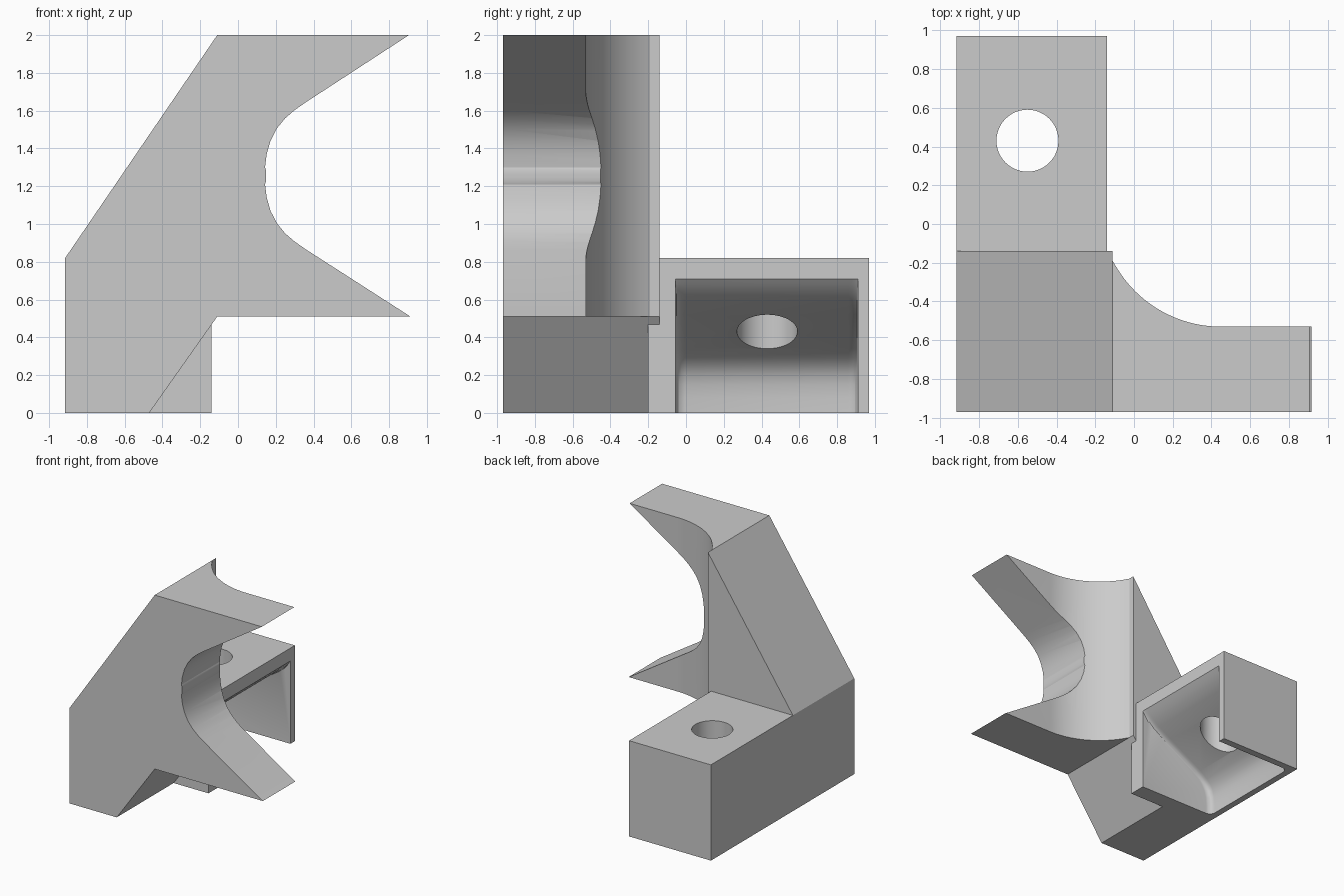
import bpy, bmesh, math

if "Cube" in bpy.data.objects:
    bpy.data.objects.remove(bpy.data.objects["Cube"], do_unlink=True)

grey = bpy.data.materials.new("plain_grey")
grey.use_nodes = True
grey.diffuse_color = (0.6, 0.6, 0.6, 1)
grey.node_tree.nodes["Principled BSDF"].inputs["Base Color"].default_value = (0.6, 0.6, 0.6, 1)


def loft(name, rings):
    """Closed solid through matching rings of 3D points."""
    bm = bmesh.new()
    loops = [[bm.verts.new(p) for p in ring] for ring in rings]
    for a, b in zip(loops, loops[1:]):
        for i in range(len(a)):
            j = (i + 1) % len(a)
            bm.faces.new((a[i], a[j], b[j], b[i]))
    bm.faces.new(loops[0])
    bm.faces.new(loops[-1])
    bmesh.ops.recalc_face_normals(bm, faces=bm.faces)
    if bm.calc_volume(signed=True) < 0:
        bmesh.ops.reverse_faces(bm, faces=bm.faces)
    me = bpy.data.meshes.new(name)
    bm.to_mesh(me)
    bm.free()
    me.materials.append(grey)
    ob = bpy.data.objects.new(name, me)
    bpy.context.collection.objects.link(ob)
    return ob


def along_z(name, profile, z0, z1):
    return loft(name, [[(x, y, z) for x, y in profile] for z in (z0, z1)])


def arc(cx, cy, r, a0, a1, n):
    angles = [math.radians(a0 + (a1 - a0) * i / n) for i in range(n + 1)]
    return [(cx + r * math.cos(a), cy + r * math.sin(a)) for a in angles]


def combine(target, other, operation):
    mod = target.modifiers.new(operation, "BOOLEAN")
    mod.operation, mod.solver, mod.object = operation, "EXACT", other
    bpy.ops.object.select_all(action="DESELECT")
    bpy.context.view_layer.objects.active = target
    target.select_set(True)
    bpy.ops.object.modifier_apply(modifier=mod.name)
    bpy.data.objects.remove(other, do_unlink=True)


# Forked front plate: rounded mouth mirrored about its middle height
MID = 1.255
upper = [(0.905, 2), (0.36, 1.645), (0.30, 1.603), (0.25, 1.56), (0.205, 1.505),
         (0.172, 1.44), (0.152, 1.37), (0.143, 1.30), (0.148, 1.285), (0.148, 1.26)]
lower = [(x, 2 * MID - z) for x, z in reversed(upper[1:])]
outline = [(-0.915, 0), (-0.915, 0.82), (-0.11, 2)] + upper + lower
outline += [(0.905, 0.515), (0.915, 0.51), (-0.11, 0.51), (-0.47, 0)]
body = loft("bracket_body", [[(x, y, z) for x, z in outline] for y in (-0.97, -0.14)])

# Curved relief behind the fork arms
sweep = arc(0.45, 0.10, 0.63, 207.3, 270, 24)
relief = along_z("relief_cutter",
                 [(-0.11, 0.3), (-0.11, -0.19)] + sweep[1:] + [(1.3, -0.53), (1.3, 0.3)], -1, 3)
combine(body, relief, "DIFFERENCE")

# Mounting block at the back
block = along_z("mounting_block",
                [(-0.915, -0.2), (-0.14, -0.2), (-0.14, 0.97), (-0.915, 0.97)], 0, 0.82)

# Pocket with sloping roof, open to the side and below; end fillets grow with depth
roof = [(-0.86, -0.3), (-0.86, 0.08), (-0.855, 0.15), (-0.84, 0.205), (-0.815, 0.25),
        (-0.775, 0.29), (-0.71, 0.34), (-0.39, 0.52), (-0.27, 0.59), (-0.21, 0.635),
        (-0.165, 0.68), (-0.14, 0.71), (0.1, 0.78), (0.1, -0.3)]
ends = [(0, 0.05), (0.004, 0.031), (0.015, 0.014), (0.031, 0.004), (0.05, 0)]
layers = [(-0.055 + t, d) for t, d in ends] + [(0.91 - t, d) for t, d in reversed(ends)]
pocket = loft("pocket_cutter", [
    [(x + d * min(1, max(0, (-0.14 - x) / 0.2)), y, z) for x, z in roof] for y, d in layers])
combine(block, pocket, "DIFFERENCE")

# Bolt hole
hole = along_z("hole_cutter", arc(-0.55, 0.43, 0.16, 0, 352.5, 47), 0.1, 1.2)
combine(block, hole, "DIFFERENCE")

combine(body, block, "UNION")
bpy.ops.object.shade_smooth_by_angle(angle=math.radians(25))
